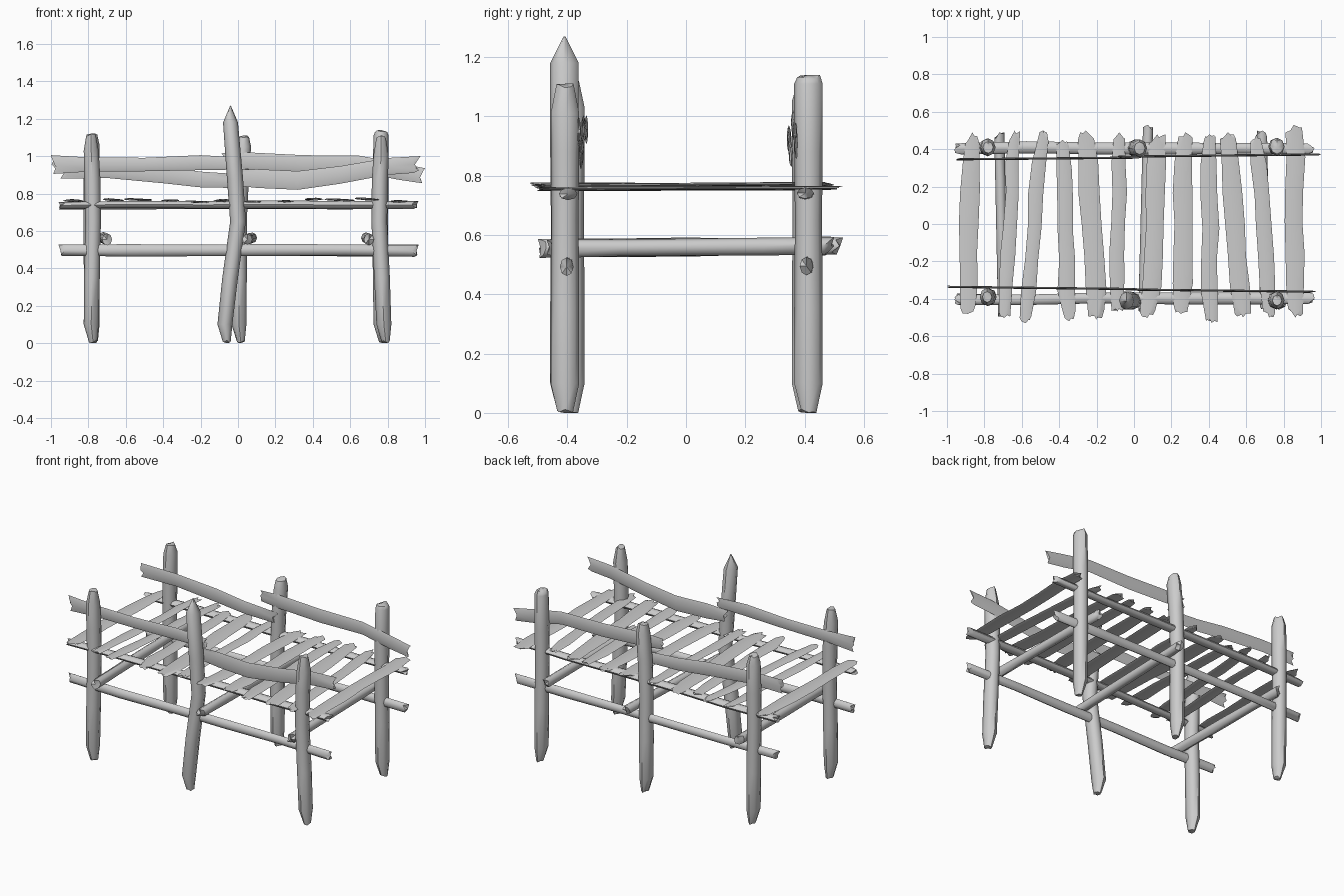
import bpy, bmesh, math, random
from mathutils import Vector

random.seed(4)
cube = bpy.data.objects.get("Cube")
if cube:
    bpy.data.objects.remove(cube, do_unlink=True)

wood = bpy.data.materials.new("weathered_grey_wood")
wood.use_nodes = True
GREY = (0.6, 0.6, 0.6, 1)
wood.diffuse_color = GREY
wood.node_tree.nodes["Principled BSDF"].inputs["Base Color"].default_value = GREY


def loft(name, axis, stations, sides=8, jag=0.0, notch=0.0):
    """Timber along an axis; stations are (centre, radius_u, radius_v).
    jag breaks the end rims inward, notch hollows the end caps."""
    u, v = [i for i in range(3) if i != axis]
    last = len(stations) - 1
    direction = 1 if stations[-1][0][axis] > stations[0][0][axis] else -1
    bm = bmesh.new()
    rings = []
    for k, (centre, ru, rv) in enumerate(stations):
        inward = direction * ((k == 0) - (k == last))
        ring = []
        for s in range(sides):
            a = 2 * math.pi * s / sides
            p = Vector(centre)
            p[u] += ru * math.cos(a)
            p[v] += rv * math.sin(a)
            if s != sides // 4:
                p[axis] += inward * jag * random.random()
            ring.append(bm.verts.new(p))
        rings.append(ring)
    for a, b in zip(rings, rings[1:]):
        for s in range(sides):
            t = (s + 1) % sides
            bm.faces.new((a[s], a[t], b[t], b[s]))
    for k, inward in ((0, direction), (last, -direction)):
        p = Vector(stations[k][0])
        p[axis] += inward * notch
        tip = bm.verts.new(p)
        for s in range(sides):
            bm.faces.new((rings[k][s], rings[k][(s + 1) % sides], tip))
    bmesh.ops.recalc_face_normals(bm, faces=bm.faces)
    mesh = bpy.data.meshes.new(name)
    bm.to_mesh(mesh)
    bm.free()
    mesh.materials.append(wood)
    obj = bpy.data.objects.new(name, mesh)
    bpy.context.collection.objects.link(obj)
    bpy.ops.object.select_all(action="DESELECT")
    obj.select_set(True)
    bpy.context.view_layer.objects.active = obj
    bpy.ops.object.shade_smooth_by_angle(angle=math.radians(50))
    return obj


# Posts: x at foot, middle and head, depth position, height, head width, taper length
POSTS = {
    "front_post_right": (-.785, -.775, -.785, -.39, 1.12, .6, .09),
    "front_post_middle": (-.07, .0, -.04, -.41, 1.27, .06, .09),
    "front_post_left": (.78, .755, .765, -.408, 1.11, .6, .1),
    "back_post_right": (-.78, -.785, -.78, .41, 1.12, .65, .06),
    "back_post_middle": (.005, .005, .03, .405, 1.11, .7, .06),
    "back_post_left": (.765, .76, .765, .413, 1.14, .8, .03),
}
for name, (foot, mid, head, y, top, head_scale, taper) in POSTS.items():
    rx, ry = .042, .048
    shoulder = top - taper
    loft(name, 2, [
        ((foot + .01, y, 0), rx * .5, ry * .55),
        ((foot, y, .1), rx * .95, ry),
        ((foot * .6 + mid * .4, y, .35), rx, ry),
        ((mid, y, .65), rx, ry * .95),
        ((mid * .6 + head * .4, y, .88), rx * 1.03, ry),
        ((head, y, shoulder), rx * .95, ry),
        ((head, y, top), rx * head_scale, ry * head_scale),
    ], jag=.015)

# Long round rails, low down and directly under the deck
for side, y in (("front", -.4), ("back", .405)):
    for level, z, ru, rv in (("lower", .495, .022, .03), ("deck", .738, .03, .02)):
        stations = []
        for i in range(6):
            x = -.96 + i * .385
            thick = random.uniform(.9, 1.1)
            stations.append(((x, y + random.uniform(-.006, .006),
                              z + random.uniform(-.004, .004)), ru * thick, rv * thick))
        loft(f"{side}_{level}_rail", 0, stations, jag=.04, notch=.01)

# Cross beams tying the post pairs together
for name, x_front, x_back, y_front, y_back in (
        ("right", -.7, -.72, -.5, .49), ("middle", .05, .075, -.47, .53), ("left", .7, .685, -.46, .5)):
    stations = []
    for i in range(5):
        t = i / 4
        stations.append(((x_front + (x_back - x_front) * t, y_front + (y_back - y_front) * t,
                          .555 + .008 * t), .027, .03 * random.uniform(.9, 1.08)))
    loft(f"{name}_cross_beam", 1, stations, jag=.04, notch=.01)

# Thin handrail boards: depth at both ends, then (x, centre height, half height)
HANDRAILS = {
    "front_handrail_right": (-.336, -.348, [(-1, .955, .05), (-.8, .955, .038), (-.5, .955, .036),
                                            (-.2, .965, .04), (.02, .96, .032)]),
    "front_handrail_left": (-.35, -.362, [(-.06, .885, .04), (.1, .88, .05), (.32, .87, .05),
                                          (.55, .9, .047), (.8, .945, .045), (.975, .955, .045)]),
    "back_handrail_right": (.346, .355, [(-.95, .925, .045), (-.7, .925, .042), (-.4, .9, .045),
                                         (-.2, .875, .042), (.04, .865, .036)]),
    "back_handrail_left": (.36, .372, [(-.09, .98, .035), (.05, .975, .045), (.35, .96, .045),
                                       (.65, .96, .042), (.85, .92, .045), (1, .895, .04)]),
}
for name, (y0, y1, points) in HANDRAILS.items():
    start, span = points[0][0], points[-1][0] - points[0][0]
    loft(name, 0, [((x, y0 + (y1 - y0) * (x - start) / span, z), .006, h)
                   for x, z, h in points], jag=.045, notch=.03)

# Deck planks: x at back, x at front, width, back end, front end
PLANKS = [
    (-.87, -.89, .1, .49, -.48), (-.64, -.69, .075, .5, -.5), (-.49, -.575, .075, .5, -.53),
    (-.385, -.35, .09, .45, -.52), (-.255, -.2, .115, .5, -.51), (-.08, -.09, .08, .49, -.47),
    (.13, .08, .1, .48, -.5), (.27, .25, .1, .49, -.48), (.4, .41, .085, .48, -.53),
    (.51, .58, .1, .49, -.5), (.655, .72, .08, .48, -.5), (.86, .86, .1, .53, -.5),
]
for n, (xb, xf, width, yb, yf) in enumerate(PLANKS, 1):
    z0, tilt = random.uniform(.755, .77), random.uniform(-.008, .008)
    stations = []
    for i in range(7):
        t = i / 6
        half = width / 2 * random.uniform(.9, 1.1) * (.8 if i in (0, 6) else 1)
        stations.append(((xb + (xf - xb) * t + random.uniform(-.008, .008),
                          yb + (yf - yb) * t, z0 + tilt * (t - .5)), half, .006))
    loft(f"deck_plank_{n}", 1, stations, jag=.06, notch=.02)
